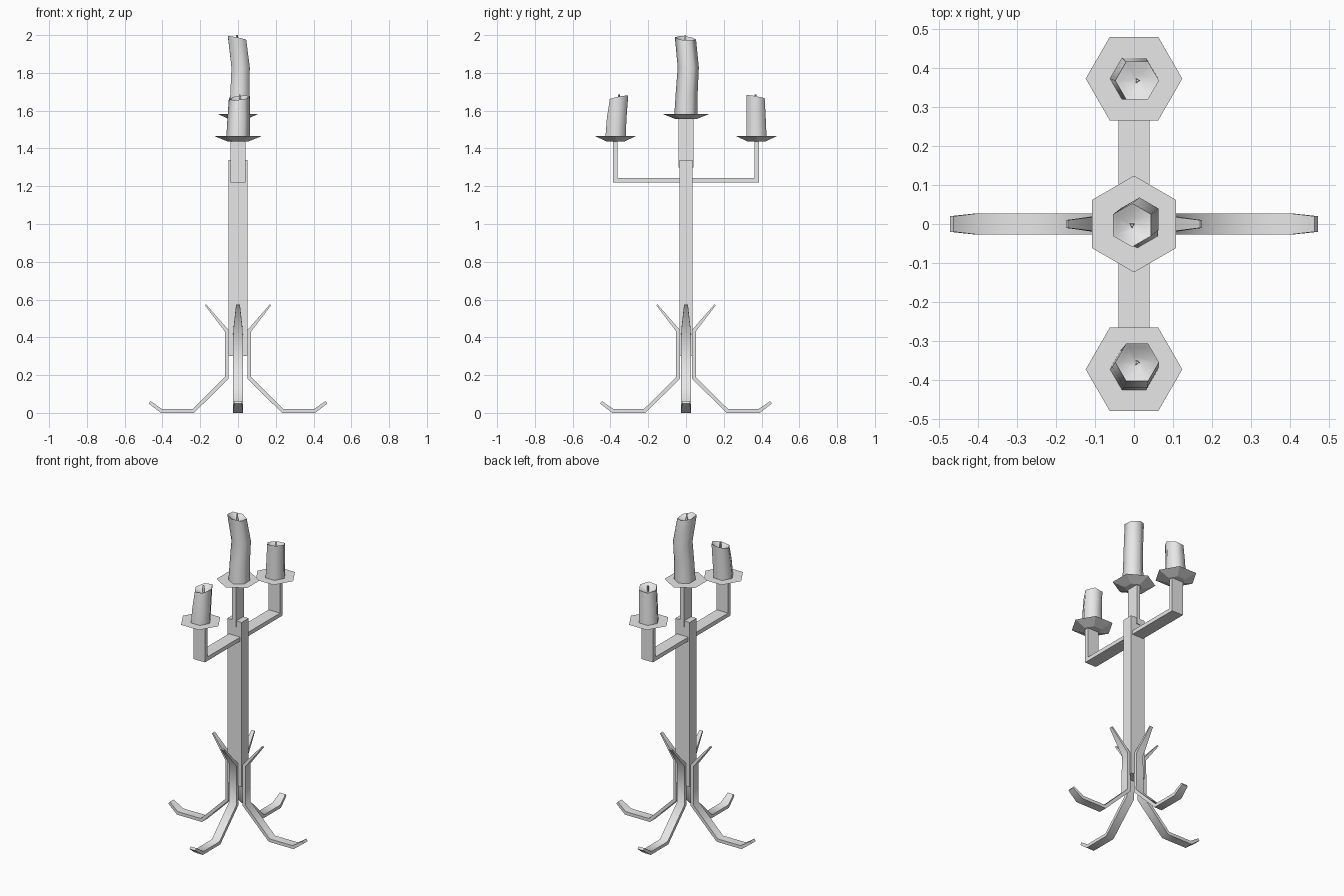
import bpy, bmesh, math
from mathutils import Vector, Matrix

cube = bpy.data.objects.get("Cube")
if cube:
    bpy.data.objects.remove(cube)

grey = bpy.data.materials.new("plain_grey")
grey.use_nodes = True
grey.diffuse_color = (0.8, 0.8, 0.8, 1)
grey.node_tree.nodes["Principled BSDF"].inputs["Base Color"].default_value = (0.8, 0.8, 0.8, 1)


def loft(name, rings, smooth=None):
    """Skin a list of equal point rings and cap both ends."""
    bm = bmesh.new()
    rows = [[bm.verts.new(p) for p in ring] for ring in rings]
    n = len(rows[0])
    for a, b in zip(rows, rows[1:]):
        for i in range(n):
            j = (i + 1) % n
            bm.faces.new((a[i], a[j], b[j], b[i]))
    bm.faces.new(rows[0][::-1])
    bm.faces.new(rows[-1])
    bmesh.ops.recalc_face_normals(bm, faces=bm.faces)
    mesh = bpy.data.meshes.new(name)
    bm.to_mesh(mesh)
    bm.free()
    mesh.materials.append(grey)
    obj = bpy.data.objects.new(name, mesh)
    bpy.context.collection.objects.link(obj)
    if smooth:
        bpy.ops.object.select_all(action='DESELECT')
        obj.select_set(True)
        bpy.context.view_layer.objects.active = obj
        bpy.ops.object.shade_smooth_by_angle(angle=math.radians(smooth))
    return obj


def strip(name, path, widths, thick, turn, smooth=None):
    """Flat bar along a path of (radius, height), turned about the z axis."""
    pts = [Vector(p) for p in path]
    rot = Matrix.Rotation(math.radians(turn), 3, 'Z')
    rings = []
    for i, p in enumerate(pts):
        d0 = (p - pts[i - 1]).normalized() if i else (pts[1] - p).normalized()
        d1 = (pts[i + 1] - p).normalized() if i < len(pts) - 1 else d0
        t = (d0 + d1).normalized()
        off = Vector((-t.y, t.x)) * thick[i] / t.dot(d0)
        a, b, w = p + off, p - off, widths[i]
        rings.append([rot @ Vector(v) for v in
                      ((a.x, -w, a.y), (a.x, w, a.y), (b.x, w, b.y), (b.x, -w, b.y))])
    return loft(name, rings, smooth)


def ring(x, y, z, r, start=0, sides=6, tilt=(0, 0)):
    pts = []
    for i in range(sides):
        a = math.radians(start) + math.tau * i / sides
        dx, dy = r * math.cos(a), r * math.sin(a)
        pts.append((x + dx, y + dy, z + dx * tilt[0] + dy * tilt[1]))
    return pts


# Central post and the thin stem above it
loft("post", [[(sx * 0.05, sy * 0.035, z) for sx, sy in ((-1, -1), (1, -1), (1, 1), (-1, 1))]
              for z in (0.30, 1.34)])
strip("stem", [(0, 1.30), (0, 1.57)], [0.04] * 2, [0.0125] * 2, 0)

# Four bent legs, from the foot tip to the flared upper tip
leg = [(0.468, 0.056), (0.405, 0.01), (0.237, 0.01), (0.06, 0.185), (0.06, 0.435), (0.172, 0.572)]
leg_widths = [0.02, 0.027, 0.027, 0.027, 0.025, 0.01]
leg_thick = [0.008, 0.01, 0.01, 0.01, 0.01, 0.004]
for name, turn, inset in (("left", 0, 0), ("back", 90, 0.018), ("right", 180, 0), ("front", 270, 0.018)):
    strip(name + "_leg", [(r - inset, z) for r, z in leg], leg_widths, leg_thick, turn, 50)

# Two side arms
for name, turn in (("back", 90), ("front", 270)):
    strip(name + "_arm", [(0.02, 1.232), (0.375, 1.232), (0.375, 1.445)], [0.04] * 3, [0.0125] * 3, turn)


def candle(name, y, z, start, sections, tilt, wick_z):
    """Drip cup, leaning candle with a hollow top, and wick."""
    loft(name + "_cup", [ring(0, y, z, 0.055, start), ring(0, y, z + 0.028, 0.124, start)])
    rings = [ring(cx, y + cy, h, r, start) for cx, cy, h, r in sections[:-1]]
    cx, cy, h, r = sections[-1]
    rings.append(ring(cx, y + cy, h, r, start, tilt=tilt))
    rings.append(ring(cx, y + cy, h - 0.006, r * 0.8, start, tilt=tilt))
    rings.append(ring(cx, y + cy, h - 0.025, r * 0.25, start))
    loft(name + "_candle", rings, 65)
    loft(name + "_wick", [ring(cx, y + cy, h - 0.03, 0.008, start, 3),
                          ring(cx, y + cy, wick_z, 0.006, start, 3)])


candle("middle", 0, 1.555, 30,
       [(0.008, 0, 1.575, 0.062), (0.01, 0.004, 1.70, 0.058),
        (0.014, 0.012, 1.83, 0.056), (-0.005, -0.003, 1.983, 0.056)], (-0.2, -0.1), 2.0)
candle("front", -0.373, 1.437, 0,
       [(0, 0, 1.457, 0.062), (0.004, 0.006, 1.56, 0.06), (0.008, 0.018, 1.668, 0.056)], (0.13, 0.2), 1.685)
candle("back", 0.373, 1.437, 0,
       [(0, 0, 1.457, 0.062), (0.003, -0.002, 1.56, 0.059), (0.008, -0.005, 1.673, 0.056)], (0.08, -0.18), 1.685)
